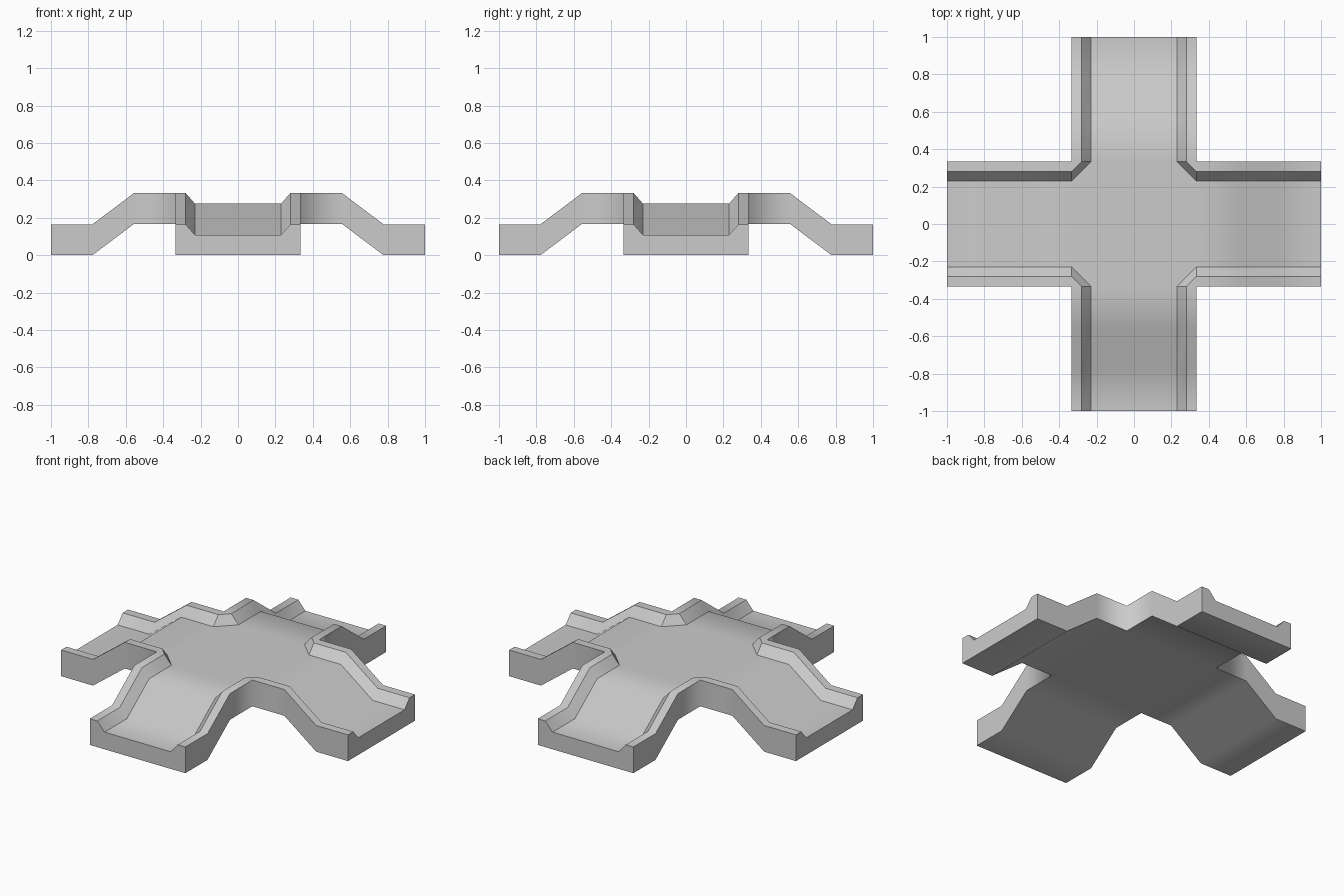
import bpy, bmesh, math
from mathutils import Matrix

if "Cube" in bpy.data.objects:
    bpy.data.objects.remove(bpy.data.objects["Cube"])

W, TOP, FOOT = 0.333, 0.28, 0.23      # outer wall, curb top edge, curb foot
H, D, RISE = 0.165, 0.108, 0.167      # curb height, deck height, ramp rise

# cross-section of an arm (across, height) and stations along it (distance, lift)
section = [(-W, 0), (W, 0), (W, H), (TOP, H), (FOOT, D), (-FOOT, D), (-TOP, H), (-W, H)]
stations = [(W, RISE), (0.556, RISE), (0.778, 0), (1.0, 0)]

bm = bmesh.new()


def face(points, turn):
    bm.faces.new([bm.verts.new(turn @ Matrix.Translation(p).to_translation()) for p in points])


for k in range(4):
    turn = Matrix.Rotation(k * math.pi / 2, 3, 'Z')
    # ramp arm with its curbs and end wall
    rings = [[(x, y, z + lift) for y, z in section] for x, lift in stations]
    for a, b in zip(rings, rings[1:]):
        for i in range(len(section)):
            j = (i + 1) % len(section)
            face([a[i], a[j], b[j], b[i]], turn)
    face(rings[-1], turn)
    # curb corner: flat triangle on top and the diagonal slope
    zt, zd = H + RISE, D + RISE
    face([(W, W, zt), (TOP, W, zt), (W, TOP, zt)], turn)
    face([(TOP, W, zt), (FOOT, W, zd), (W, FOOT, zd), (W, TOP, zt)], turn)

# central deck and underside
eye = Matrix.Identity(3)
zd = D + RISE
face([(W, -FOOT, zd), (W, FOOT, zd), (FOOT, W, zd), (-FOOT, W, zd),
      (-W, FOOT, zd), (-W, -FOOT, zd), (-FOOT, -W, zd), (FOOT, -W, zd)], eye)
face([(-W, -W, RISE), (-W, W, RISE), (W, W, RISE), (W, -W, RISE)], eye)

bmesh.ops.remove_doubles(bm, verts=bm.verts, dist=0.001)
bmesh.ops.recalc_face_normals(bm, faces=bm.faces)

# smooth ramp bends and outer wall corners; crisp curb edges
for f in bm.faces:
    f.smooth = True
for e in bm.edges:
    a, b = (v.co for v in e.verts)
    near = all(max(abs(c.x), abs(c.y)) < W + 0.01 for c in (a, b))
    upright = (a - b).xy.length < 0.001
    mouth = near and not upright and abs(a.z - b.z) > 0.02
    e.smooth = (near and upright) or (e.calc_face_angle(0) < math.radians(40) and not mouth)

mesh = bpy.data.meshes.new("ramp_crossing")
bm.to_mesh(mesh)
bm.free()
obj = bpy.data.objects.new("ramp_crossing", mesh)
bpy.context.collection.objects.link(obj)
